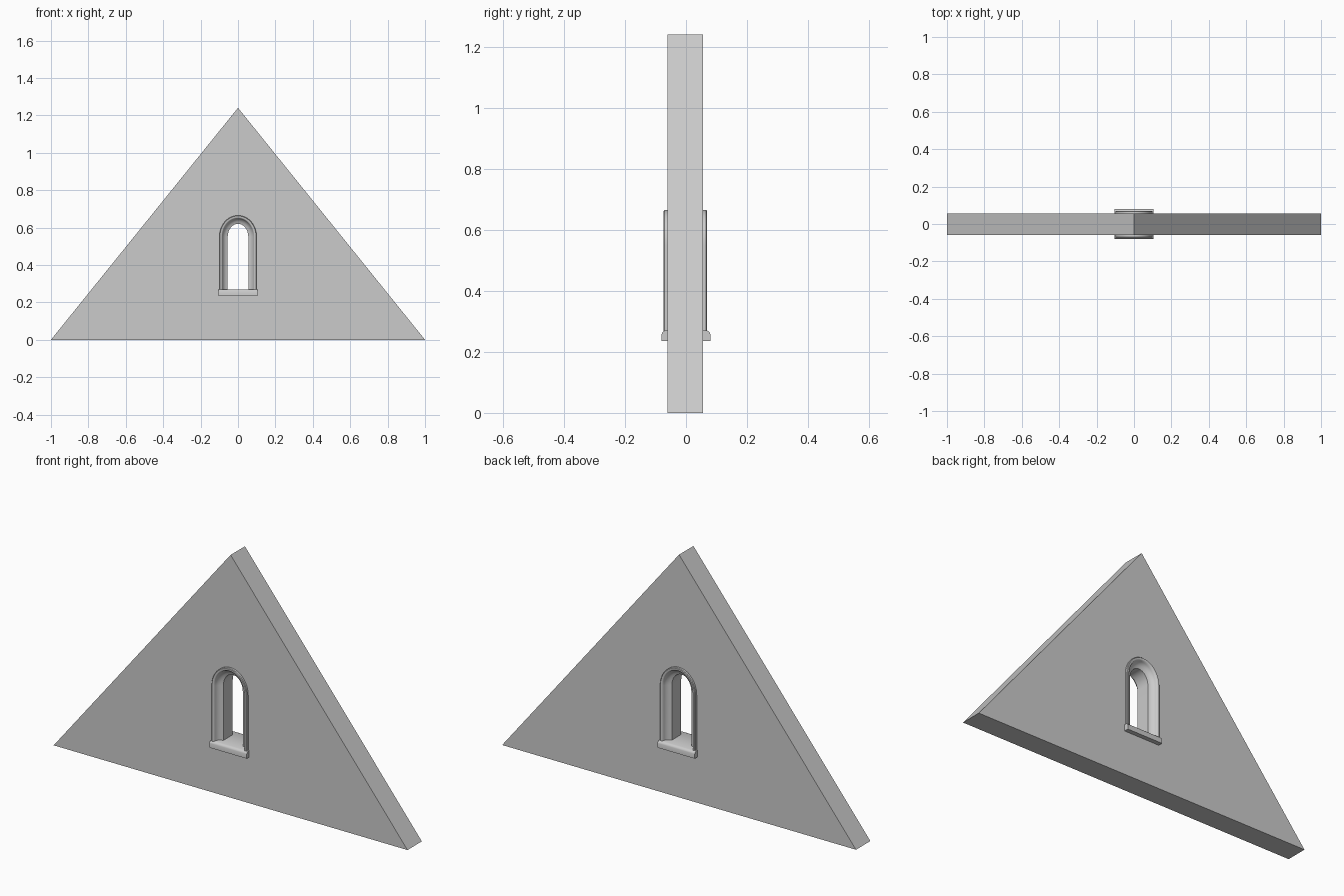
import bpy, bmesh, math

cube = bpy.data.objects.get("Cube")
if cube:
    bpy.data.objects.remove(cube, do_unlink=True)

grey = bpy.data.materials.new("stone_grey")
grey.use_nodes = True
grey.diffuse_color = (0.6, 0.6, 0.6, 1)
grey.node_tree.nodes["Principled BSDF"].inputs["Base Color"].default_value = (0.6, 0.6, 0.6, 1)

MID_Y = -0.002                      # middle plane of the wall
SPRING, SILL_TOP = 0.55, 0.27       # arch springing height and window floor
HALF, RISE = 0.055, 0.07            # half width and rise of the opening


def make_object(name, bm):
    bmesh.ops.recalc_face_normals(bm, faces=bm.faces)
    mesh = bpy.data.meshes.new(name)
    bm.to_mesh(mesh)
    bm.free()
    mesh.materials.append(grey)
    obj = bpy.data.objects.new(name, mesh)
    bpy.context.collection.objects.link(obj)
    return obj


def prism(name, outline, direction):
    """Extrude a closed outline of 3D points along a direction."""
    bm = bmesh.new()
    face = bm.faces.new([bm.verts.new(p) for p in outline])
    new = bmesh.ops.extrude_face_region(bm, geom=[face])["geom"]
    bmesh.ops.translate(bm, vec=direction,
                        verts=[v for v in new if isinstance(v, bmesh.types.BMVert)])
    return make_object(name, bm)


def smooth(obj, angle):
    bpy.ops.object.select_all(action="DESELECT")
    bpy.context.view_layer.objects.active = obj
    obj.select_set(True)
    bpy.ops.object.shade_smooth_by_angle(angle=math.radians(angle))


def arch(offset, bottom, steps=24):
    """Window outline (x, z), grown outward from the opening by an offset."""
    a, b = HALF + offset, RISE + offset
    curve = [(a * math.cos(math.pi * i / steps),
              SPRING + b * math.sin(math.pi * i / steps)) for i in range(steps + 1)]
    return [(a, bottom)] + curve + [(-a, bottom)]


# Gable wall with the arched opening cut through
wall = prism("gable_wall",
             [(x, MID_Y - 0.058, z) for x, z in [(-1, 0), (1, 0), (0, 1.24)]],
             (0, 0.116, 0))
cutter = prism("opening_cutter", [(x, -0.2, z) for x, z in arch(0.03, 0.25)], (0, 0.4, 0))
cutter.hide_render = True
cut = wall.modifiers.new("opening", "BOOLEAN")
cut.operation, cut.solver, cut.object = "DIFFERENCE", "EXACT", cutter
bpy.context.view_layer.update()
cut_mesh = bpy.data.meshes.new_from_object(
    wall.evaluated_get(bpy.context.evaluated_depsgraph_get()))
wall.modifiers.clear()
wall.data = cut_mesh
bpy.data.objects.remove(cutter, do_unlink=True)

# Moulded window surround: (offset, depth) section, mirrored front to back
half_section = [(0.045, 0.05), (0.045, 0.068), (0.042, 0.071), (0.034, 0.071),
                (0.03, 0.068), (0.028, 0.06), (0.022, 0.05), (0.012, 0.042), (0, 0.038)]
section = [(o, -y) for o, y in half_section] + [(o, y) for o, y in reversed(half_section)]
bm = bmesh.new()
rows = [[bm.verts.new((x, MID_Y + y, z)) for x, z in arch(o, SILL_TOP - 0.01)]
        for o, y in section]
for r, row in enumerate(rows):
    nxt = rows[(r + 1) % len(rows)]
    for i in range(len(row) - 1):
        bm.faces.new((row[i], row[i + 1], nxt[i + 1], nxt[i]))
for end in (0, -1):
    bm.faces.new([row[end] for row in rows])
smooth(make_object("window_surround", bm), 40)

# Sill running through the wall, with rounded upper edges
half_sill = [(0.08, 0.235), (0.08, 0.258), (0.078, 0.263), (0.074, 0.267), (0.068, SILL_TOP)]
sill_section = half_sill + [(-y, z) for y, z in reversed(half_sill)]
sill = prism("window_sill", [(-0.105, y, z) for y, z in sill_section], (0.21, 0, 0))
smooth(sill, 35)
